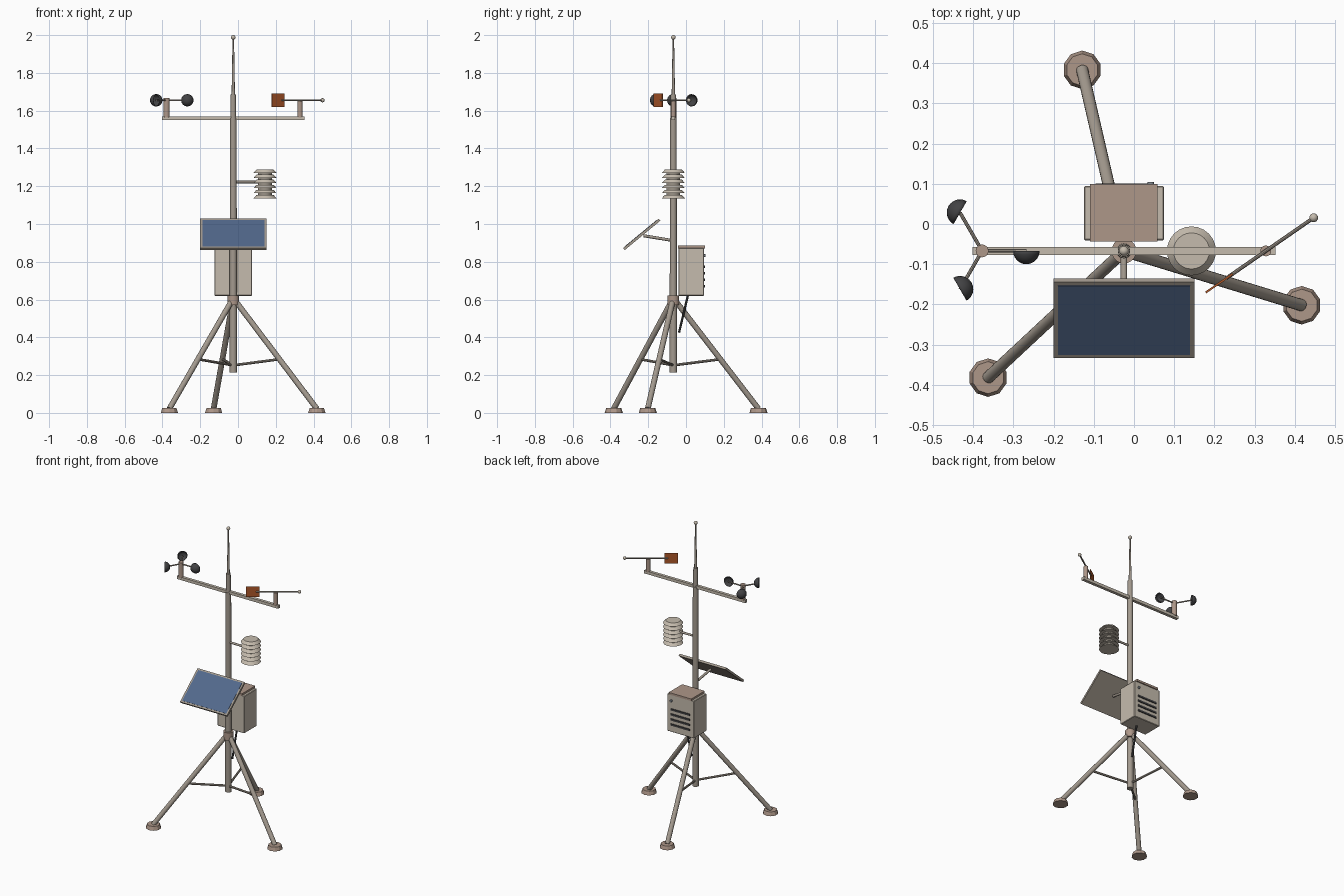
import bpy, bmesh, math
from mathutils import Vector, Matrix

if "Cube" in bpy.data.objects:
    bpy.data.objects.remove(bpy.data.objects["Cube"])

def material(name, r, g, b):
    m = bpy.data.materials.new(name)
    m.diffuse_color = (r, g, b, 1)
    m.use_nodes = True
    m.node_tree.nodes["Principled BSDF"].inputs["Base Color"].default_value = m.diffuse_color
    return m

PALE = material("pale painted metal", .56, .50, .42)
METAL = material("grey metal", .37, .325, .275)
BROWN = material("dusty brown", .42, .31, .25)
DARK = material("dark rubber", .055, .055, .058)
BLUE = material("solar blue", .085, .14, .26)
ORANGE = material("vane orange", .42, .095, .022)
KNOB = material("latch grey", .25, .28, .31)

PX, PY = -.025, -.067          # mast axis

def finish(name, bm, mat, smooth=True):
    me = bpy.data.meshes.new(name)
    bm.to_mesh(me)
    bm.free()
    me.materials.append(mat)
    ob = bpy.data.objects.new(name, me)
    bpy.context.collection.objects.link(ob)
    if smooth:
        bpy.context.view_layer.objects.active = ob
        ob.select_set(True)
        bpy.ops.object.shade_smooth_by_angle(angle=math.radians(35))
        ob.select_set(False)
    return ob

def rod(name, a, b, r1, mat, r2=None, sides=16, smooth=True):
    a, b = Vector(a), Vector(b)
    d = b - a
    m = Matrix.Translation((a + b) / 2) @ d.to_track_quat('Z', 'Y').to_matrix().to_4x4()
    bm = bmesh.new()
    bmesh.ops.create_cone(bm, cap_ends=True, segments=sides, radius1=r1,
                          radius2=r1 if r2 is None else r2, depth=d.length, matrix=m)
    return finish(name, bm, mat, smooth)

def box(name, center, size, mat, rot=None, bevel=0):
    m = Matrix.Translation(center)
    if rot:
        m = m @ rot
    bm = bmesh.new()
    bmesh.ops.create_cube(bm, size=1, matrix=m @ Matrix.Diagonal((*size, 1)))
    if bevel:
        bmesh.ops.bevel(bm, geom=bm.edges[:], offset=bevel, segments=1, affect='EDGES')
    return finish(name, bm, mat, False)

def ball(name, center, r, mat):
    bm = bmesh.new()
    bmesh.ops.create_uvsphere(bm, u_segments=16, v_segments=10, radius=r,
                              matrix=Matrix.Translation(center))
    return finish(name, bm, mat)

def around(angle, r, z):
    return (PX + r * math.cos(angle), PY + r * math.sin(angle), z)

# Tripod: feet, legs and struts
for i, deg in enumerate((103, 223, 343)):
    a = math.radians(deg)
    rod(f"foot_{i+1}", around(a, .4625, 0), around(a, .4625, .025), .048, BROWN, .04, 10, False)
    rod(f"leg_{i+1}", around(a, .4625, .022), around(a, .018, .585), .015, METAL)
    rod(f"strut_{i+1}", around(a, 0, .252), around(a, .255, .284), .007, METAL, sides=10)

# Mast, collar and antenna
rod("mast", (PX, PY, .215), (PX, PY, 1.56), .02, METAL, .0175, 20)
rod("mast_top", (PX, PY, 1.55), (PX, PY, 1.685), .0155, METAL, .0145, 20)
rod("collar", (PX, PY, .57), (PX, PY, .622), .031, BROWN, sides=20)
rod("antenna", (PX, PY, 1.68), (PX, PY, 1.98), .009, METAL, .004, 12)
ball("antenna_tip", (PX, PY, 1.988), .012, PALE)

# Equipment box with lid, vents, latch and cable
box("equipment_box", (PX, .027, .746), (.2, .135, .252), PALE, bevel=.003)
box("box_lid", (PX, .028, .878), (.168, .143, .014), BROWN)
for i in range(4):
    box(f"vent_slot_{i+1}", (PX, .096, .671 + i * .034), (.142, .009, .012), DARK)
rod("box_latch", (.042, .09, .832), (.042, .104, .832), .008, KNOB, sides=12)
rod("cable", (-.012, .012, .63), (-.016, -.037, .425), .006, DARK, sides=8)

# Solar panel, tilted forward on its arm
tilt = Matrix.Rotation(math.radians(39.5), 4, 'X')
pc = Vector((PX, -.2345, .945))
box("panel_frame", pc, (.35, .244, .014), METAL, tilt)
box("panel_cells", pc + tilt.to_3x3() @ Vector((0, 0, .007)), (.328, .222, .003), BLUE, tilt)
rod("panel_arm", (PX, PY, .912), (PX, -.225, .938), .008, METAL, sides=12)

# Radiation shield: stacked sloping plates on a core
sx = .143
rod("shield_arm", (PX, PY, 1.222), (sx, PY, 1.222), .007, METAL, sides=12)
rod("shield_core", (sx, PY, 1.14), (sx, PY, 1.275), .036, PALE, sides=20)
for i in range(6):
    z = 1.136 + i * .0268
    rod(f"shield_plate_{i+1}", (sx, PY, z), (sx, PY, z + .018), .061, PALE, .045, 24)

# Crossarm and sensor posts
ax, vx, wz = -.378, .328, 1.655
box("crossarm", (PX, PY, 1.56), (.755, .02, .02), PALE)
rod("cup_post", (ax, PY, 1.565), (ax, PY, 1.668), .016, BROWN)
rod("vane_post", (vx, PY, 1.565), (vx, PY, 1.652), .0135, BROWN)

# Anemometer: three open half-sphere cups
for i in range(3):
    a = i * math.tau / 3
    c = Vector((ax + .11 * math.cos(a), PY + .11 * math.sin(a), wz))
    rod(f"cup_arm_{i+1}", (ax, PY, wz), c, .0045, METAL, sides=8)
    opening = Vector((math.cos(math.pi / 2 - a), math.sin(math.pi / 2 - a), 0))
    bm = bmesh.new()
    bmesh.ops.create_uvsphere(bm, u_segments=16, v_segments=12, radius=.033)
    bmesh.ops.delete(bm, geom=[v for v in bm.verts if v.co.z > .001], context='VERTS')
    bm.transform(Matrix.Translation(c) @ opening.to_track_quat('Z', 'Y').to_matrix().to_4x4())
    cup = finish(f"wind_cup_{i+1}", bm, DARK)
    s = cup.modifiers.new("shell", 'SOLIDIFY')
    s.thickness = .002

# Wind vane: rod, nose ball and tail plate
va = math.radians(34.7)
u = Vector((math.cos(va), math.sin(va), 0))
v0 = Vector((vx, PY, wz))
rod("vane_rod", v0 - u * .12, v0 + u * .145, .005, METAL, sides=10)
ball("vane_nose", v0 + u * .145, .011, PALE)
box("vane_tail", v0 - u * .141, (.082, .005, .07), ORANGE, Matrix.Rotation(va, 4, 'Z'))
